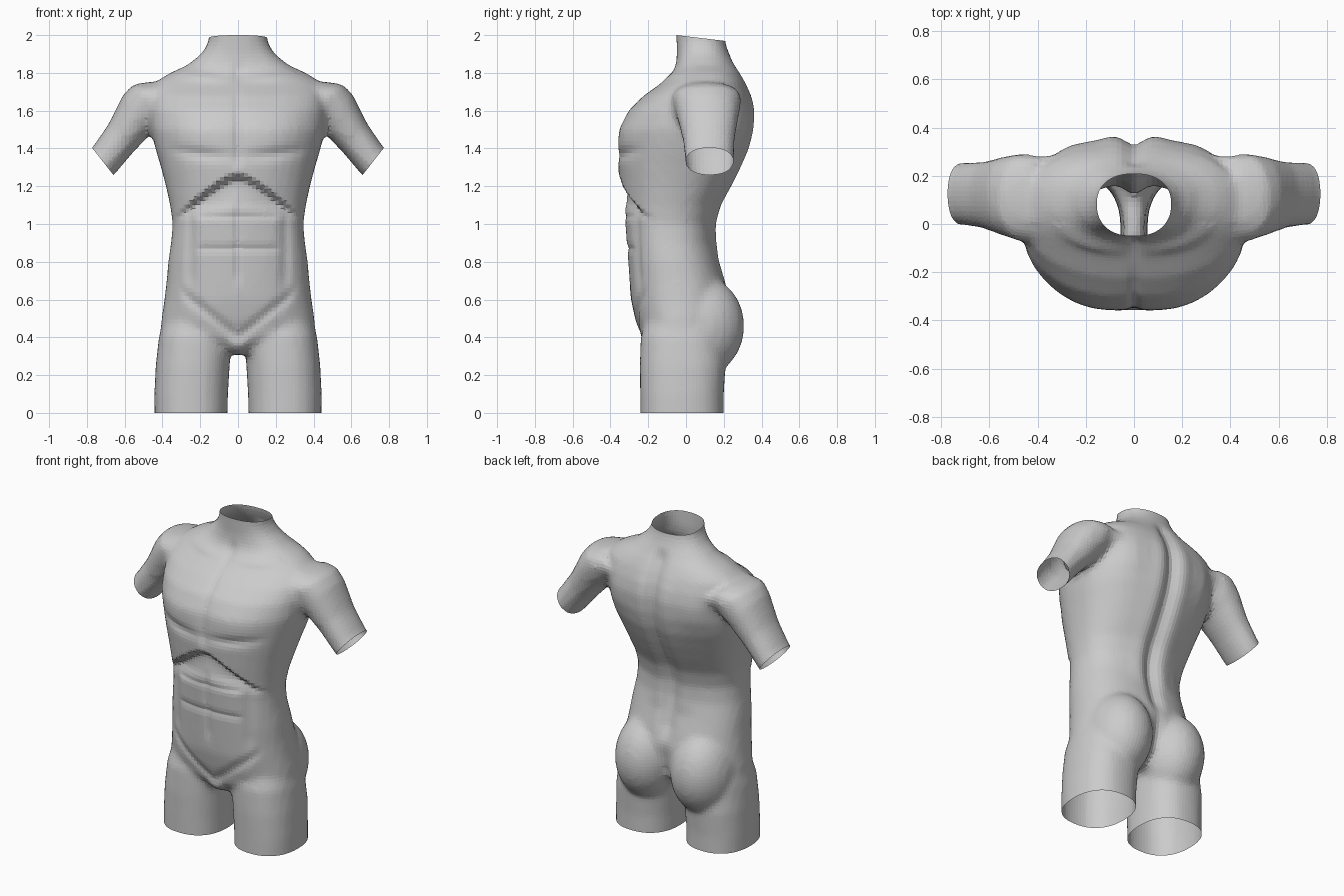
import bpy, bmesh
from math import cos, sin, pi, exp, copysign
from mathutils import Vector

if "Cube" in bpy.data.objects:
    bpy.data.objects.remove(bpy.data.objects["Cube"])

SEG = 36
bm = bmesh.new()


def loft(rings, n=2.3):
    """Closed tube through rings of (centre, half-axis u, half-axis v)."""
    loops = []
    for c, u, v in rings:
        loop = []
        for i in range(SEG):
            a = 2 * pi * i / SEG
            p = copysign(abs(cos(a)) ** (2 / n), cos(a))
            q = copysign(abs(sin(a)) ** (2 / n), sin(a))
            loop.append(bm.verts.new(Vector(c) + Vector(u) * p + Vector(v) * q))
        loops.append(loop)
    for a, b in zip(loops, loops[1:]):
        for i in range(SEG):
            j = (i + 1) % SEG
            bm.faces.new((a[i], a[j], b[j], b[i]))
    bm.faces.new(loops[0][::-1])
    bm.faces.new(loops[-1])


def level(z, w, front, back, x=0):
    return (x, (front + back) / 2, z), (w, 0, 0), (0, (back - front) / 2, 0)


def blob(c, r):
    res = bmesh.ops.create_uvsphere(bm, u_segments=24, v_segments=16, radius=1)
    for v in res["verts"]:
        v.co = Vector([c[k] + v.co[k] * r[k] for k in range(3)])


# trunk and neck: z, half width, front y, back y
loft([level(*r) for r in (
    (.33, .30, -.19, .10), (.40, .415, -.24, .19), (.50, .405, -.27, .22),
    (.60, .39, -.292, .23), (.70, .378, -.30, .21), (.80, .37, -.307, .18),
    (.90, .355, -.315, .155), (1.0, .346, -.322, .152), (1.1, .36, -.335, .18),
    (1.2, .382, -.35, .235), (1.3, .408, -.36, .285), (1.4, .438, -.358, .328),
    (1.5, .462, -.352, .352), (1.6, .47, -.305, .357), (1.68, .47, -.225, .342),
    (1.75, .44, -.125, .315), (1.80, .36, -.075, .288), (1.84, .27, -.055, .262),
    (1.90, .195, -.048, .228), (1.96, .157, -.05, .208), (2.1, .145, -.055, .205))])

# arm directions in the xz plane
for s in (-1, 1):
    arm = []
    for x, y, z, r, d in ((.36, .11, 1.68, .12, .18), (.45, .11, 1.655, .135, .185),
                          (.53, .115, 1.585, .125, .165), (.62, .12, 1.455, .10, .138),
                          (.715, .125, 1.33, .092, .128), (.82, .125, 1.248, .09, .125)):
        arm.append(((s * x, y, z), (s * .79 * r, 0, .62 * r) if x < .5 else
                    (s * .63 * r, 0, .78 * r), (0, d, 0)))
    loft(arm, 2.2)
    # thigh
    loft([level(z, w, f, b, s * x) for z, x, w, f, b in (
        (-.12, .25, .192, -.24, .20), (.1, .248, .195, -.243, .20),
        (.25, .24, .196, -.245, .21), (.40, .225, .194, -.24, .2),
        (.55, .2, .18, -.2, .18))], 2.35)
    # buttock
    blob((s * .195, .08, .46), (.195, .23, .265))
# groin
blob((0, -.13, .40), (.10, .12, .095))

bmesh.ops.recalc_face_normals(bm, faces=bm.faces[:])
mesh = bpy.data.meshes.new("torso")
bm.to_mesh(mesh)
bm.free()
torso = bpy.data.objects.new("torso", mesh)
bpy.context.collection.objects.link(torso)

# fuse the parts into one skin
fuse = torso.modifiers.new("fuse", "REMESH")
fuse.mode = "VOXEL"
fuse.voxel_size = .021
soft = torso.modifiers.new("soften", "SMOOTH")
soft.factor = .5
soft.iterations = 6
dg = bpy.context.evaluated_depsgraph_get()
skin = bpy.data.meshes.new_from_object(torso.evaluated_get(dg))
torso.modifiers.clear()
torso.data = skin


def g(d, w):
    return exp(-(d / w) ** 2)


def step(t):
    t = max(0, min(1, t))
    return t * t * (3 - 2 * t)


def relief(x, y, z):
    """Muscle relief: positive pushes outward along y."""
    a = abs(x)
    if y < 0:
        body = step((.42 - a) / .12)
        # rib arch with the hollow belly under it
        below = 1.275 - .9 * a * a / (a + .12) - z
        h = -.042 * step(below / .05) * step((1.27 - below - 1.0) / .22) * step((z - 1.0) / .12)
        # chest muscles, centre line and lower edge
        h += .012 * g(a - .2, .15) * g(z - 1.47, .12)
        h -= .012 * g(a, .025) * step((z - 1.28) / .08) * step((1.75 - z) / .1)
        h -= .014 * g(z - (1.36 + .25 * a * a), .03) * g(a - .2, .16)
        # belly blocks and groin lines
        for zz in (1.04, .87):
            h -= .008 * g(z - zz, .02) * step((.24 - a) / .06)
        h -= .010 * g(a, .02) * step((z - .65) / .1) * step((1.15 - z) / .1)
        h -= .012 * g(a - .25, .03) * step((z - .6) / .15) * step((1.1 - z) / .1)
        h -= .012 * g(z - (.40 + .8 * a), .035) * step((.33 - a) / .08)
        # collar bones and throat pit
        h += .014 * g(z - (1.76 + .1 * a), .025) * g(a - .2, .13)
        h -= .015 * g(a, .03) * g(z - 1.79, .05)
        return h * body
    # spine furrow, shoulder blades, small of the back
    h = -.028 * g(a, .045) * step((z - .62) / .12) * step((1.9 - z) / .1)
    h += .010 * g(a - .09, .06) * step((z - .8) / .1) * step((1.8 - z) / .2)
    h += .012 * g(a - .28, .09) * g(z - 1.55, .13)
    h -= .012 * g(a - .40, .05) * g(z - 1.6, .12)
    h -= .015 * g(a, .035) * g(z - .5, .15)
    return h


bm = bmesh.new()
bm.from_mesh(skin)
for v in bm.verts:
    x, y, z = v.co
    v.co.y += relief(x, y, z) * (1 if y > 0 else -1)


def open_end(co, no, inside):
    faces = [f for f in bm.faces if inside(f.calc_center_median())]
    edges = {e for f in faces for e in f.edges}
    verts = {v for f in faces for v in f.verts}
    bmesh.ops.bisect_plane(bm, geom=faces + list(edges) + list(verts), dist=1e-5,
                           plane_co=co, plane_no=no, clear_outer=True)


# open neck, legs and arms
open_end((0, -.05, 2), (0, .12, 1), lambda c: c.z > 1.8)
open_end((0, 0, 0), (0, 0, -1), lambda c: c.z < .2)
for s in (-1, 1):
    open_end((s * .715, .125, 1.33), (s * .79, 0, -.62), lambda c: c.x * s > .55 and c.z > 1)
for f in bm.faces:
    f.smooth = False
bm.to_mesh(skin)
bm.free()
